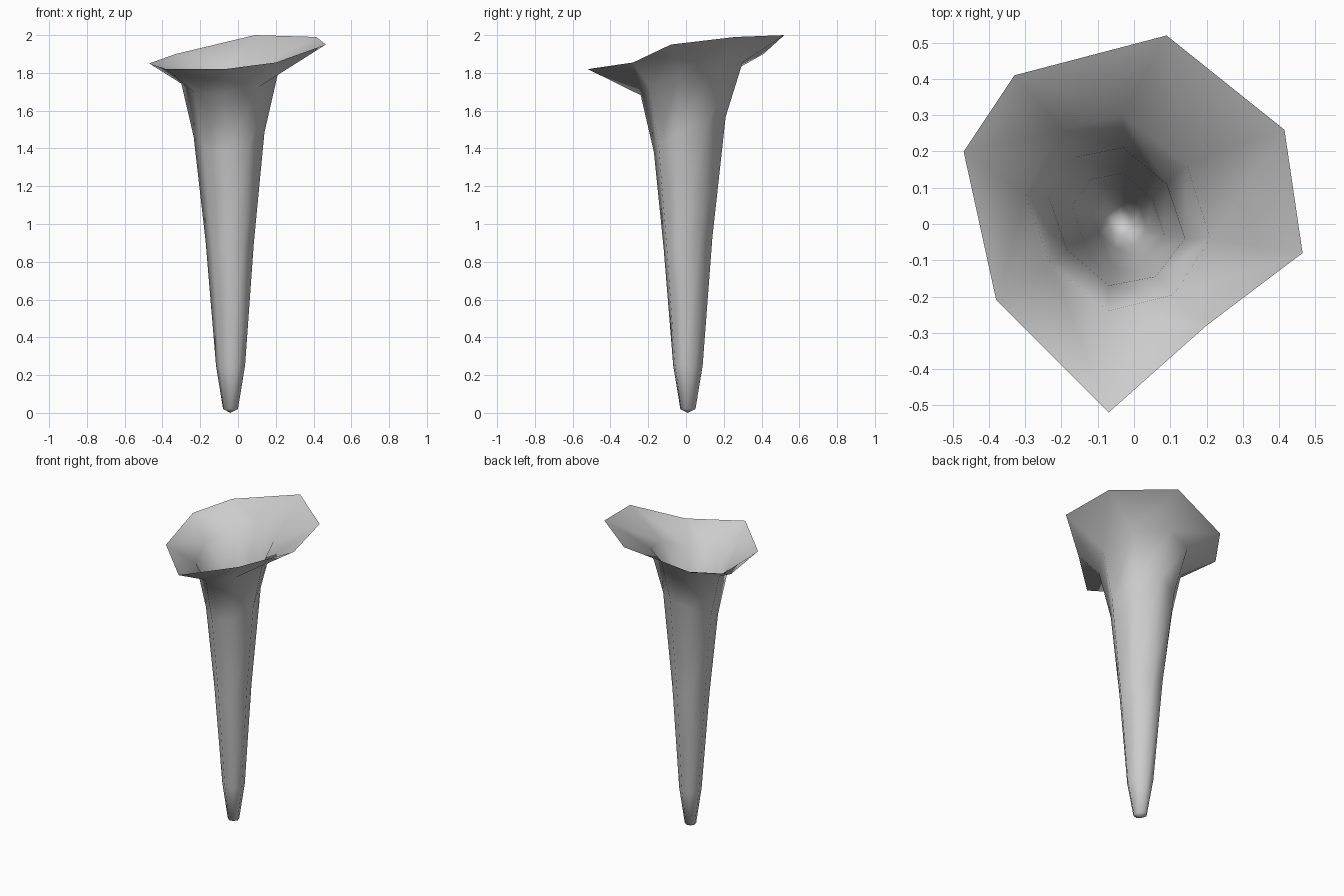
import bpy
import bmesh
from mathutils import Vector

default_cube = bpy.data.objects.get("Cube")
if default_cube:
    bpy.data.objects.remove(default_cube, do_unlink=True)


def make_material(name, color):
    material = bpy.data.materials.new(name)
    material.use_nodes = True
    material.diffuse_color = color
    shader = material.node_tree.nodes["Principled BSDF"]
    shader.inputs["Base Color"].default_value = color
    return material


def tilted_ring(outline, height, slope_x, slope_y):
    """Lift a flat outline onto a tilted plane."""
    return [Vector((x, y, height + slope_x * x + slope_y * y)) for x, y in outline]


def scaled_ring(outline, scale, center, height, slope_y):
    """Shrink an outline around the stem axis."""
    middle = sum((Vector(point) for point in outline), Vector((0, 0))) / len(outline)
    shrunk = [(Vector(point) - middle) * scale + Vector(center) for point in outline]
    return tilted_ring(shrunk, height, 0, slope_y)


# Wavy outer rim, running counter-clockwise from the back
rim = [Vector(point) for point in (
    (.09, .52, 2), (-.33, .41, 1.9), (-.47, .2, 1.85), (-.38, -.21, 1.82),
    (-.07, -.52, 1.82), (.2, -.28, 1.855), (.465, -.08, 1.95), (.415, .26, 1.99))]

# Base of the flare and throat of the funnel
flare = [(-.03, .3), (-.2, .26), (-.3, .08), (-.23, -.11),
         (-.07, -.24), (.11, -.195), (.21, -.04), (.145, .165)]
throat = [(-.03, .21), (-.16, .185), (-.235, .075), (-.185, -.07),
          (-.07, -.17), (.06, -.145), (.14, -.04), (.09, .11)]

# Cross-sections from the foot up to the rim
rings = [
    scaled_ring(throat, .21, (-.04, .01), .02, 0),
    scaled_ring(throat, .41, (-.04, .01), .25, 0),
    scaled_ring(throat, .68, (-.045, .01), .9, .2),
    tilted_ring(throat, 1.475, .2, .47),
    tilted_ring(flare, 1.768, .165, .31),
    rim,
]

# Loft the sections into one open funnel with a pointed foot
bm = bmesh.new()
loops = [[bm.verts.new(point) for point in ring] for ring in rings]
tip = bm.verts.new((-.04, .01, 0))
count = len(rim)
for i in range(count):
    j = (i + 1) % count
    bm.faces.new((tip, loops[0][j], loops[0][i]))
    for lower, upper in zip(loops, loops[1:]):
        bm.faces.new((lower[i], lower[j], upper[j], upper[i]))
for face in bm.faces:
    face.smooth = True

mesh = bpy.data.meshes.new("funnel")
bm.to_mesh(mesh)
bm.free()
mesh.materials.append(make_material("light grey", (.6, .6, .6, 1)))
funnel = bpy.data.objects.new("funnel", mesh)
bpy.context.collection.objects.link(funnel)
